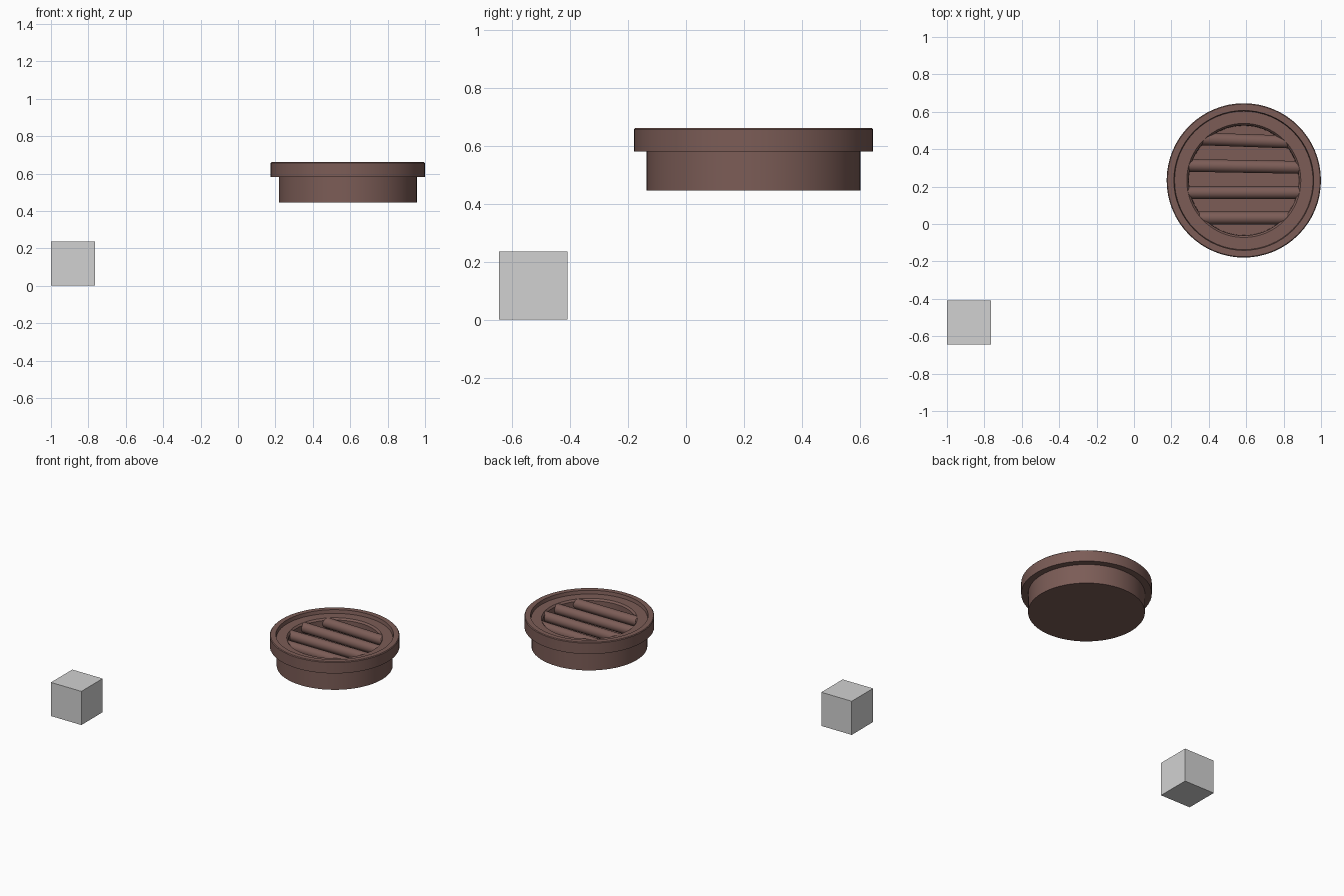
import bpy, bmesh, math

if "Cube" in bpy.data.objects:
    bpy.data.objects.remove(bpy.data.objects["Cube"])

CX, CY = 0.587, 0.233          # dish centre


def material(name, rgb):
    m = bpy.data.materials.new(name)
    m.diffuse_color = (*rgb, 1)
    m.use_nodes = True
    m.node_tree.nodes["Principled BSDF"].inputs["Base Color"].default_value = m.diffuse_color
    return m


brown = material("brown", (0.2, 0.108, 0.094))
grey = material("grey", (0.64, 0.64, 0.64))


def finish(ob, mat, smooth=True):
    ob.data.materials.append(mat)
    if smooth:
        bpy.ops.object.select_all(action='DESELECT')
        ob.select_set(True)
        bpy.context.view_layer.objects.active = ob
        bpy.ops.object.shade_smooth_by_angle(angle=math.radians(35))


def lathe(name, profile, mat, n=64):
    """Revolve (radius, z) points about the dish axis and cap both ends."""
    bm = bmesh.new()
    rings = [[bm.verts.new((r * math.cos(2 * math.pi * i / n),
                            r * math.sin(2 * math.pi * i / n), z))
              for i in range(n)] for r, z in profile]
    for a, b in zip(rings, rings[1:]):
        for i in range(n):
            j = (i + 1) % n
            bm.faces.new((a[i], a[j], b[j], b[i]))
    bm.faces.new(rings[0][::-1])
    bm.faces.new(rings[-1])
    bmesh.ops.recalc_face_normals(bm, faces=bm.faces)
    me = bpy.data.meshes.new(name)
    bm.to_mesh(me)
    bm.free()
    ob = bpy.data.objects.new(name, me)
    bpy.context.collection.objects.link(ob)
    ob.location = (CX, CY, 0)
    finish(ob, mat)


# Dish body: base, flange, stepped ledge and recess
lathe("dish_body", [
    (0.369, 0.445), (0.369, 0.58), (0.4125, 0.58), (0.4125, 0.656),
    (0.408, 0.661), (0.374, 0.661), (0.370, 0.637), (0.305, 0.637),
    (0.295, 0.625), (0.293, 0.525)], brown)

# Round bars across the recess, ends buried in the wall
for k, (y, tilt) in enumerate([(0.032, 0), (0.168, 0), (0.308, -1), (0.447, -2)]):
    half = math.sqrt(0.345 ** 2 - (abs(y - CY) + 0.03) ** 2)
    bpy.ops.mesh.primitive_cylinder_add(
        vertices=32, radius=0.034, depth=2 * half, location=(CX, y, 0.602),
        rotation=(0, math.pi / 2, math.radians(tilt)))
    bar = bpy.context.object
    bar.name = f"bar_{k + 1}"
    finish(bar, brown)

# Separate grey block
bpy.ops.mesh.primitive_cube_add(size=0.236, location=(-0.882, -0.527, 0.118))
block = bpy.context.object
block.name = "block"
finish(block, grey, smooth=False)
